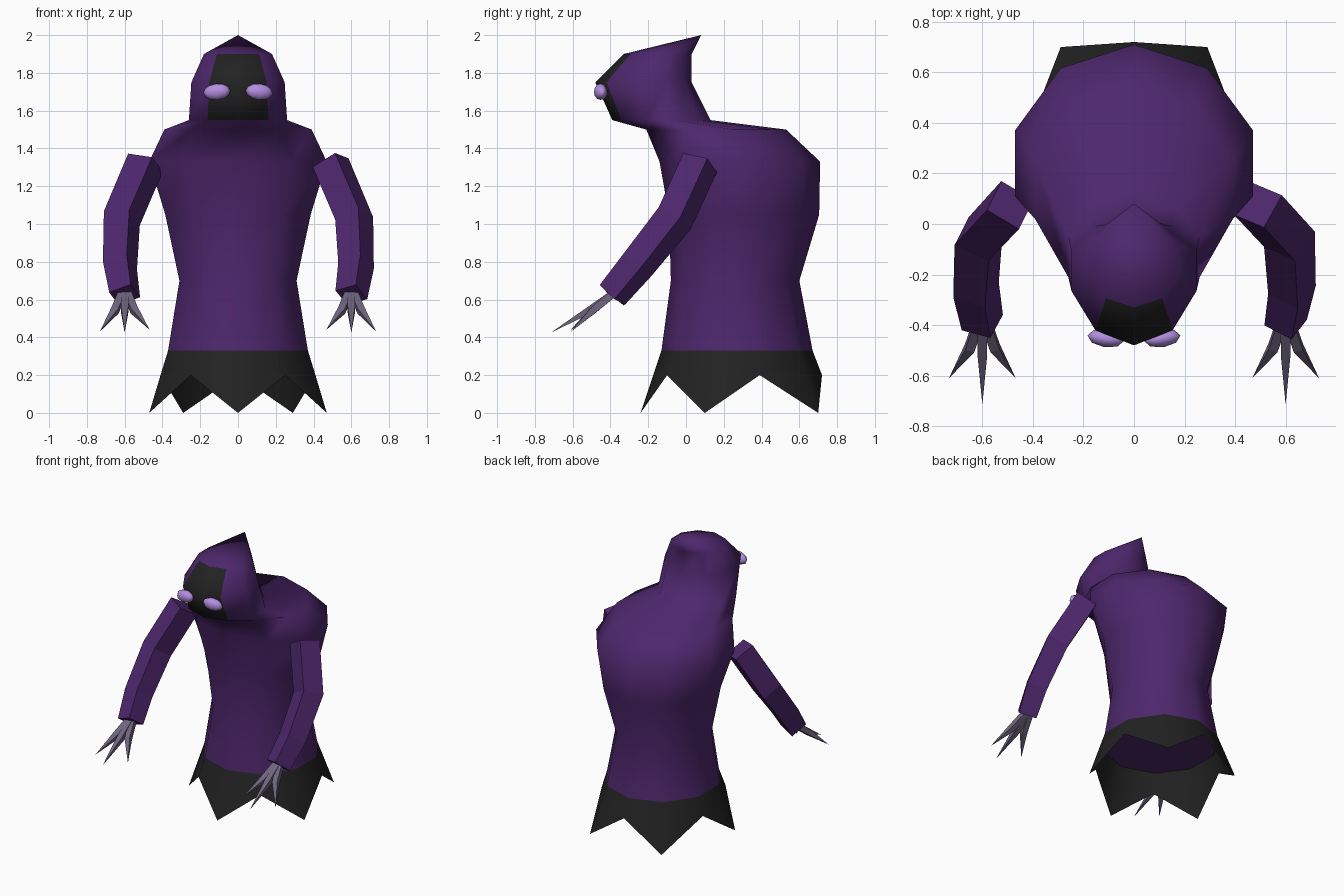
import bpy, bmesh, math
from mathutils import Vector

if "Cube" in bpy.data.objects:
    bpy.data.objects.remove(bpy.data.objects["Cube"])


def material(name, rgb):
    m = bpy.data.materials.new(name)
    m.diffuse_color = (*rgb, 1)
    m.use_nodes = True
    m.node_tree.nodes["Principled BSDF"].inputs["Base Color"].default_value = m.diffuse_color
    return m


PURPLE = material("robe purple", (0.075, 0.020, 0.150))
BLACK = material("shadow black", (0.016, 0.016, 0.016))
LILAC = material("eye lilac", (0.45, 0.27, 0.75))
GREY = material("claw grey", (0.155, 0.130, 0.210))


def finish(name, bm, mats, smooth=False, recalc=True):
    if recalc:
        bmesh.ops.recalc_face_normals(bm, faces=bm.faces[:])
    for f in bm.faces:
        f.smooth = smooth
    me = bpy.data.meshes.new(name)
    bm.to_mesh(me)
    bm.free()
    for m in mats:
        me.materials.append(m)
    ob = bpy.data.objects.new(name, me)
    bpy.context.collection.objects.link(ob)
    return ob


def bridge(bm, a, b):
    n = len(a)
    return [bm.faces.new((a[i], a[(i + 1) % n], b[(i + 1) % n], b[i])) for i in range(n)]


SIDES = 10


def oval(front, back, mid, width):
    """Ten-sided ring starting at the front, width = half width at its widest."""
    pts = []
    for i in range(SIDES):
        t = math.tau * i / SIDES
        c = math.cos(t)
        r = mid - front if c > 0 else back - mid
        pts.append((width / 0.951 * math.sin(t), mid - r * c))
    return pts


# Robe and hood: one loft; front two columns of the hood form the dark face
rings = [  # z, front y, back y, middle y, half width
    (0.33, -0.13, 0.67, 0.26, 0.37),
    (0.70, -0.08, 0.60, 0.25, 0.31),
    (1.05, -0.09, 0.705, 0.25, 0.385),
    (1.33, -0.14, 0.71, 0.22, 0.47),
    (1.50, -0.21, 0.53, 0.12, 0.39),
    (1.55, -0.39, 0.13, -0.13, 0.26),
    (1.75, -0.48, 0.03, -0.17, 0.247),
    (1.90, -0.33, 0.03, -0.14, 0.18),
]
bm = bmesh.new()
loops = [[bm.verts.new((x, y, z)) for x, y in oval(f, b, m, w)] for z, f, b, m, w in rings]
for k in range(len(loops) - 1):
    faces = bridge(bm, loops[k], loops[k + 1])
    if k >= 5:
        faces[0].material_index = faces[-1].material_index = 1
tip = bm.verts.new((0, 0.08, 2.0))
for i in range(SIDES):
    bm.faces.new((loops[-1][i], loops[-1][(i + 1) % SIDES], tip))
bm.faces.new(loops[0][::-1])
robe = finish("robe_and_hood", bm, [PURPLE, BLACK], True)
bpy.context.view_layer.objects.active = robe
robe.select_set(True)
bpy.ops.object.shade_smooth_by_angle(angle=math.radians(75))

# Ragged hem: open skirt with alternating points and notches
half = [(0, -0.24, 0), (0.25, -0.10, 0.2), (0.47, 0.10, 0),
        (0.41, 0.39, 0.2), (0.29, 0.70, 0), (0, 0.72, 0.2)]
hem = half + [(-x, y, z) for x, y, z in half[4:0:-1]]
bm = bmesh.new()
upper = [bm.verts.new((x, y, 0.33)) for x, y in oval(*rings[0][1:])]
bridge(bm, [bm.verts.new(p) for p in hem], upper)
finish("ragged_hem", bm, [BLACK], True, recalc=False)


def tube(bm, path, radii, hint):
    """Four-sided tube along a path; a zero radius ends it in a point."""
    path = [Vector(p) for p in path]
    prev = None
    for i, p in enumerate(path):
        t = (path[min(i + 1, len(path) - 1)] - path[max(i - 1, 0)]).normalized()
        u = Vector(hint)
        u = (u - t * u.dot(t)).normalized()
        v = t.cross(u)
        if radii[i] == 0:
            end = bm.verts.new(p)
            for k in range(4):
                bm.faces.new((prev[k], prev[(k + 1) % 4], end))
            return
        ring = [bm.verts.new(p + (u * a + v * b) * radii[i] * 0.707)
                for a, b in ((1, 1), (-1, 1), (-1, -1), (1, -1))]
        if prev:
            bridge(bm, prev, ring)
        else:
            bm.faces.new(ring[::-1])
        prev = ring
    bm.faces.new(prev)


for side, s, hint in (("right", 1, (0.065, 0.11, -0.03)), ("left", -1, (0.08, 0.16, -0.10))):
    # Bent sleeve
    bm = bmesh.new()
    arm = [(0.49, 0.075, 1.325), (0.615, -0.06, 1.03), (0.625, -0.26, 0.78), (0.60, -0.39, 0.625)]
    tube(bm, [(s * x, y, z) for x, y, z in arm], (0.105, 0.105, 0.097, 0.088), hint)
    finish(side + "_sleeve", bm, [PURPLE])

    # Three claws spreading from the wrist
    bm = bmesh.new()
    for d, reach, drop in ((-1, 0.61, 0.44), (0, 0.715, 0.425), (1, 0.61, 0.43)):
        claw = [(0.60 + 0.012 * d, -0.38, 0.635),
                (0.60 + 0.05 * d, -0.49 - 0.02 * (d == 0), 0.545),
                (0.60 + 0.132 * d, -reach, drop)]
        tube(bm, [(s * x, y, z) for x, y, z in claw], (0.028, 0.027, 0), (1, 0, 0))
    finish(side + "_claws", bm, [GREY])

    # Slanted glowing eye
    bm = bmesh.new()
    bmesh.ops.create_uvsphere(bm, u_segments=8, v_segments=6, radius=1)
    eye = finish(side + "_eye", bm, [LILAC], True)
    eye.scale = (0.073, 0.036, 0.043)
    eye.location = (s * 0.112, -0.452, 1.70)
    eye.rotation_euler = (0, s * 0.1, s * 0.15)
